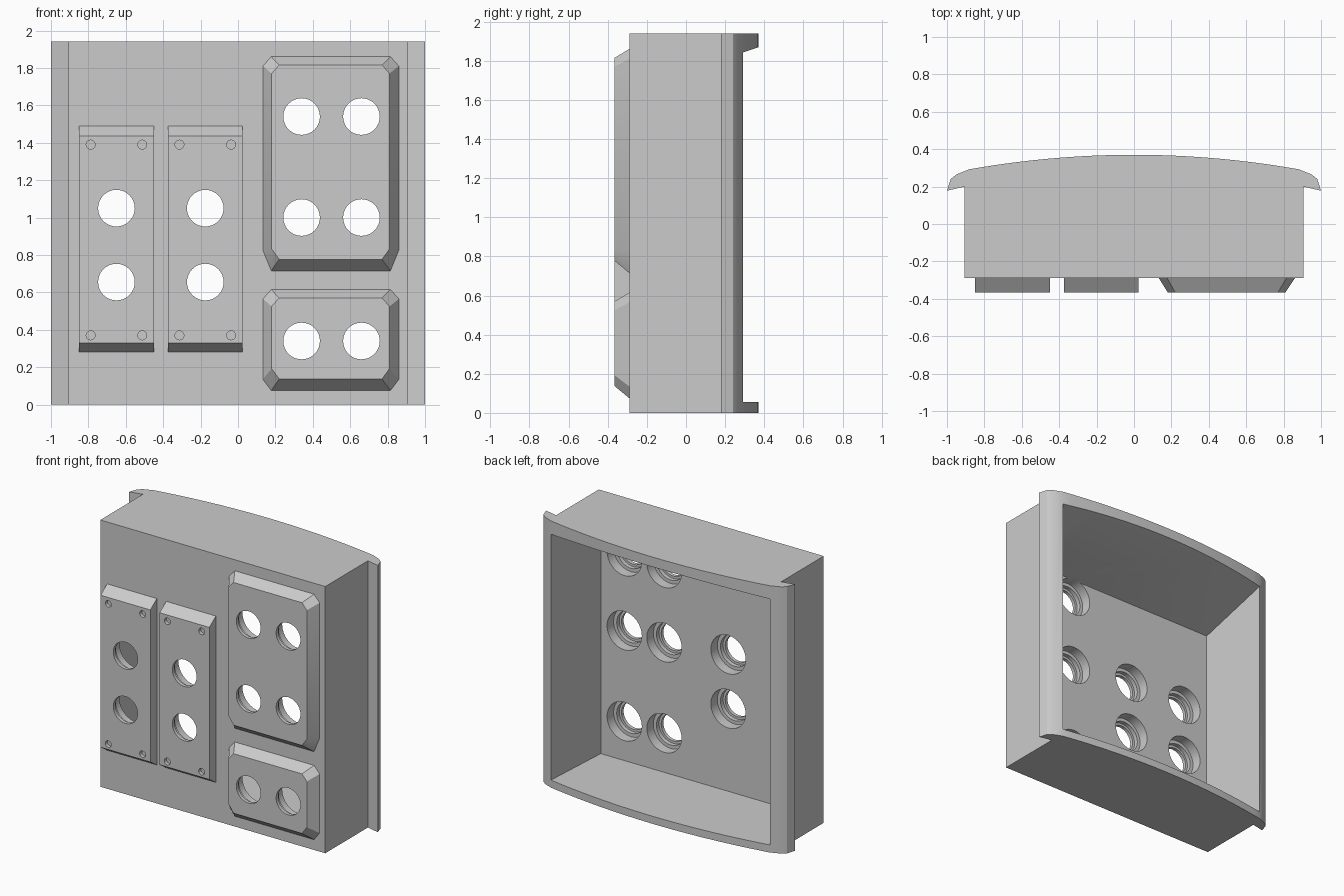
import bpy, bmesh, math

cube = bpy.data.objects.get("Cube")
if cube:
    bpy.data.objects.remove(cube)

grey = bpy.data.materials.new("plain grey")
grey.use_nodes = True
COLOUR = (0.6, 0.6, 0.6, 1)
grey.diffuse_color = COLOUR
grey.node_tree.nodes["Principled BSDF"].inputs["Base Color"].default_value = COLOUR


def add_loft(bm, rings):
    """Skin a closed solid through rings that have equal point counts."""
    loops = [[bm.verts.new(p) for p in ring] for ring in rings]
    for a, b in zip(loops, loops[1:]):
        for i in range(len(a)):
            j = (i + 1) % len(a)
            bm.faces.new((a[i], a[j], b[j], b[i]))
    bm.faces.new(loops[0][::-1])
    bm.faces.new(loops[-1])


def make(name, solids):
    bm = bmesh.new()
    for rings in solids:
        add_loft(bm, rings)
    bmesh.ops.recalc_face_normals(bm, faces=bm.faces)
    mesh = bpy.data.meshes.new(name)
    bm.to_mesh(mesh)
    bm.free()
    mesh.materials.append(grey)
    obj = bpy.data.objects.new(name, mesh)
    bpy.context.collection.objects.link(obj)
    return obj


def rect(x0, x1, z0, z1, y):
    return [(x0, y, z0), (x1, y, z0), (x1, y, z1), (x0, y, z1)]


def octagon(x0, x1, z0, z1, y, cx, low, high):
    """Rectangle with cut corners; low and high are the corner heights."""
    return [(x0 + cx, y, z0), (x1 - cx, y, z0), (x1, y, z0 + low), (x1, y, z1 - high),
            (x1 - cx, y, z1), (x0 + cx, y, z1), (x0, y, z1 - high), (x0, y, z0 + low)]


def circle(x, z, r, y, n=32):
    return [(x + r * math.cos(math.tau * i / n), y, z + r * math.sin(math.tau * i / n))
            for i in range(n)]


def bore(x, z):
    """Stepped hole, widest on the inside."""
    steps = [(0.14, -0.15), (0.14, -0.31), (0.115, -0.31), (0.115, -0.34),
             (0.098, -0.34), (0.098, -0.45)]
    return [circle(x, z, r, y) for r, y in steps]


def cut(obj, cutters):
    for cutter in cutters:
        mod = obj.modifiers.new("cut", 'BOOLEAN')
        mod.operation, mod.solver, mod.object = 'DIFFERENCE', 'EXACT', cutter
    graph = bpy.context.evaluated_depsgraph_get()
    mesh = bpy.data.meshes.new_from_object(obj.evaluated_get(graph))
    obj.modifiers.clear()
    obj.data = mesh


HEIGHT, FRONT, FACE = 1.94, -0.29, -0.365
PLATE_X = (-0.65, -0.175)

# Housing: plan outline with side flanges and a bowed back
arc = [(0.95 - 1.9 * i / 28, 0.37 - 0.1 * (0.95 - 1.9 * i / 28) ** 2 - 0.015 * (i in (0, 28)))
       for i in range(29)]
plan = ([(-0.905, FRONT), (0.905, FRONT), (0.905, 0.2), (1, 0.178), (0.98, 0.24)]
        + arc + [(-0.98, 0.24), (-1, 0.178), (-0.905, 0.2)])
housing = make("housing", [[[(x, y, z) for x, y in plan] for z in (0, HEIGHT)]])

# Cavity open to the back, with a sloping ceiling
cavity = make("cavity_cutter", [[rect(-0.85, 0.85, 0.055, 1.67, -0.235),
                                 rect(-0.89, 0.89, 0.055, 1.885, 0.42)]])

# Stepped holes
spots = [(x, z) for x in (0.34, 0.66) for z in (0.34, 1.0, 1.54)]
spots += [(x, z) for x in PLATE_X for z in (0.655, 1.05)]
bores = make("bore_cutter", [bore(x, z) for x, z in spots])

# Shallow screw holes in the corners of the plates
screws = make("screw_cutter", [[circle(x + s * 0.138, z, 0.024, y, 16) for y in (-0.34, -0.4)]
                               for x in PLATE_X for s in (-1, 1) for z in (0.37, 1.39)])

# Narrow plates with sloped ends
plates = [make(name, [[rect(x - 0.2, x + 0.2, 0.28, 1.49, FRONT),
                       rect(x - 0.2, x + 0.2, 0.33, 1.436, FACE)]])
          for name, x in zip(("outer_plate", "inner_plate"), PLATE_X)]

# Bevelled panels with cut corners
panels = [make(name, [[octagon(0.133, 0.86, z0, z1, FRONT, 0.045, low, 0.05),
                       octagon(0.18, 0.81, z0 + 0.062, z1 - 0.045, FACE, 0.04, 0.055, 0.045)]])
          for name, z0, z1, low in (("upper_panel", 0.715, 1.86, 0.11),
                                    ("lower_panel", 0.075, 0.615, 0.06))]

cut(housing, [cavity, bores])
for panel in panels:
    cut(panel, [bores])
for plate in plates:
    cut(plate, [bores, screws])
for cutter in (cavity, bores, screws):
    bpy.data.objects.remove(cutter)

# Smooth the round walls, keep the edges sharp
bpy.ops.object.select_all(action='DESELECT')
for obj in [housing] + plates + panels:
    obj.select_set(True)
bpy.context.view_layer.objects.active = housing
bpy.ops.object.shade_smooth_by_angle(angle=math.radians(25))
